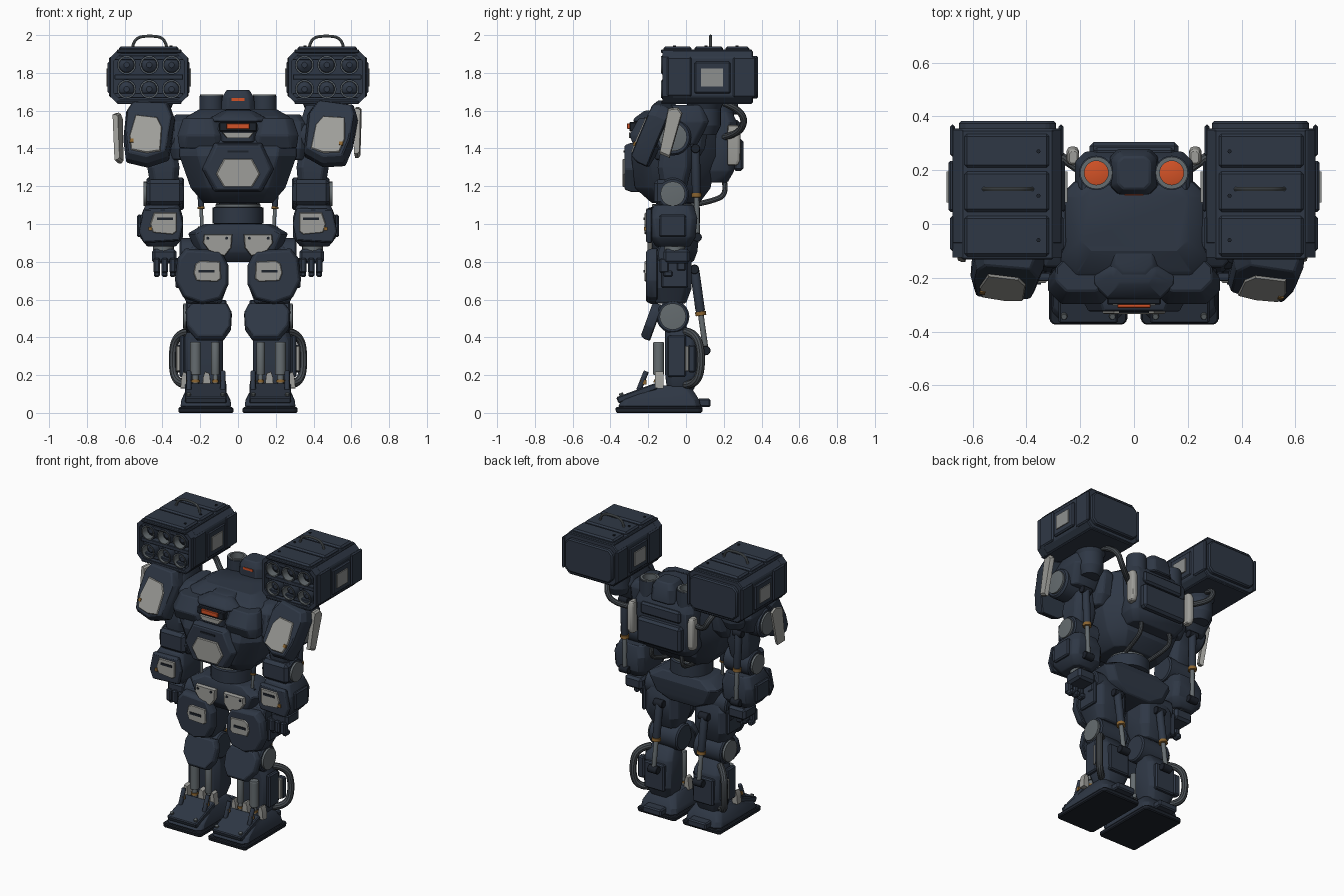
import bpy, bmesh, math
from mathutils import Matrix, Vector

def mat(name, r, g, b):
    m = bpy.data.materials.new(name)
    m.diffuse_color = (r, g, b, 1)
    return m

NAVY = mat("navy armor", 0.028, 0.039, 0.060)
DARK = mat("dark trim", 0.012, 0.016, 0.024)
PALE = mat("pale panel", 0.34, 0.34, 0.32)
GREY = mat("grey panel", 0.27, 0.28, 0.275)
STEEL = mat("steel", 0.13, 0.15, 0.16)
GUN = mat("gunmetal hose", 0.065, 0.075, 0.085)
ORANGE = mat("orange glow", 0.65, 0.085, 0.02)
BRASS = mat("brass", 0.26, 0.13, 0.03)

def finish(name, bm, m, pair, bevel=0, xf=None):
    """Turn a bmesh into an object; pair mirrors it across x = 0."""
    bmesh.ops.remove_doubles(bm, verts=bm.verts, dist=1e-5)
    bmesh.ops.recalc_face_normals(bm, faces=bm.faces)
    if bevel:
        es = [e for e in bm.edges if e.is_manifold and e.calc_face_angle() > 0.5]
        bmesh.ops.bevel(bm, geom=es, offset=bevel, segments=1, affect='EDGES', clamp_overlap=True)
    if xf:
        bm.transform(xf)
    me = bpy.data.meshes.new(name)
    bm.to_mesh(me)
    bm.free()
    me.materials.append(m)
    ob = bpy.data.objects.new(name, me)
    bpy.context.collection.objects.link(ob)
    if pair:
        ob.modifiers.new("mirror", 'MIRROR').use_mirror_merge = False
    return ob

def loft(name, rings, m, pair=True, bevel=0, xf=None, hollow=False):
    """Skin a list of closed rings; cap both ends, or join them when hollow."""
    bm = bmesh.new()
    vs = [[bm.verts.new(p) for p in r] for r in rings]
    n = len(rings[0])
    for a, b in zip(vs, vs[1:] + (vs[:1] if hollow else [])):
        for i in range(n):
            bm.faces.new((a[i], a[(i + 1) % n], b[(i + 1) % n], b[i]))
    if not hollow:
        bm.faces.new(vs[0])
        bm.faces.new(vs[-1])
    return finish(name, bm, m, pair, bevel, xf)

def octa(a0, a1, b0, b1, c):
    return [(a0 + c, b0), (a1 - c, b0), (a1, b0 + c), (a1, b1 - c),
            (a1 - c, b1), (a0 + c, b1), (a0, b1 - c), (a0, b0 + c)]

def hull(name, rings, m=NAVY, pair=True, bevel=0.006):
    """Stack of chamfered rectangles (z, x0, x1, y0, y1, chamfer)."""
    return loft(name, [[(x, y, r[0]) for x, y in octa(*r[1:])] for r in rings], m, pair, bevel)

def plate(name, pts, y0, y1, m=NAVY, pair=True, inset=0.06, xf=None, bevel=0):
    """Outline in x, z extruded from back y0 to a slightly smaller front y1."""
    cx = sum(p[0] for p in pts) / len(pts)
    cz = sum(p[1] for p in pts) / len(pts)
    k = 1 - inset
    mid = y0 + (y1 - y0) * 0.6
    rings = [[(x, y0, z) for x, z in pts], [(x, mid, z) for x, z in pts],
             [(cx + (x - cx) * k, y1, cz + (z - cz) * k) for x, z in pts]]
    return loft(name, rings, m, pair, bevel, xf)

def box(name, x0, x1, y0, y1, z0, z1, m=NAVY, pair=True, bevel=0.008, xf=None):
    ring = [(x0, y0), (x1, y0), (x1, y1), (x0, y1)]
    return loft(name, [[(x, y, z) for x, y in ring] for z in (z0, z1)], m, pair, bevel, xf)

def lathe(name, prof, a, b, m, pair=True, n=24, hollow=False):
    """Revolve (radius, t) around the line from a to b."""
    a, b = Vector(a), Vector(b)
    q = (b - a).to_track_quat('Z', 'Y')
    rings = [[a + (b - a) * t + q @ Vector((r * math.cos(i * math.tau / n), r * math.sin(i * math.tau / n), 0))
              for i in range(n)] for r, t in prof]
    return loft(name, rings, m, pair, hollow=hollow)

def rod(name, a, b, r, m=STEEL, pair=True, n=20):
    return lathe(name, [(r * 0.9, 0), (r, 0.04), (r, 0.96), (r * 0.9, 1)], a, b, m, pair, n)

def sleeve(name, a, b, r, inner, m):
    return lathe(name, [(r, 0), (r, 1), (inner, 1), (inner, 0)], a, b, m, hollow=True)

def piston(name, a, b, r, split=0.5):
    """Thick sleeve, brass collar and thin rod."""
    a, b = Vector(a), Vector(b)
    p = a.lerp(b, split)
    rod(name + "_sleeve", a, p, r, NAVY)
    rod(name + "_collar", p, a.lerp(b, split + 0.05), r * 1.15, BRASS)
    rod(name + "_rod", p, b, r * 0.6, STEEL)
    for e, q in (("top", a), ("end", b)):
        rod(name + "_" + e + "_pin", q - Vector((r * 1.4, 0, 0)), q + Vector((r * 1.4, 0, 0)), r, DARK)

def hose(name, pts, r, m=GUN, pair=True):
    cu = bpy.data.curves.new(name, 'CURVE')
    cu.dimensions = '3D'
    cu.bevel_depth, cu.bevel_resolution = r, 3
    sp = cu.splines.new('NURBS')
    sp.points.add(len(pts) - 1)
    for p, c in zip(sp.points, pts):
        p.co = (*c, 1)
    sp.order_u, sp.use_endpoint_u, sp.resolution_u = 3, True, 8
    tmp = bpy.data.objects.new(name + "_path", cu)
    bpy.context.collection.objects.link(tmp)
    bpy.context.view_layer.update()
    me = bpy.data.meshes.new_from_object(tmp.evaluated_get(bpy.context.evaluated_depsgraph_get()))
    bpy.data.objects.remove(tmp)
    bm = bmesh.new()
    bm.from_mesh(me)
    finish(name, bm, m, pair)

def place(x, y, z, rx=0, ry=0, rz=0):
    r = [Matrix.Rotation(math.radians(a), 4, k) for a, k in ((rz, 'Z'), (ry, 'Y'), (rx, 'X'))]
    return Matrix.Translation((x, y, z)) @ r[0] @ r[1] @ r[2]

# torso
hull("torso", [(1.11, -.18, .18, -.18, .07, .05), (1.19, -.25, .25, -.27, .13, .09), (1.36, -.31, .31, -.29, .16, .1),
               (1.50, -.31, .31, -.25, .16, .09), (1.57, -.27, .27, -.18, .16, .06), (1.61, -.2, .2, -.1, .14, .04)], pair=False)
hull("collar_pad", [(1.40, .08, .31, -.27, -.15, .03), (1.47, .07, .32, -.30, -.15, .05), (1.56, .1, .29, -.25, -.12, .04)])
hexa = lambda w, t, z0, z1, zm: [(-t, z0), (t, z0), (w, zm), (t, z1), (-t, z1), (-w, zm)]
plate("chest_plate", hexa(.19, .125, 1.17, 1.43, 1.29), -.24, -.325, pair=False, inset=.1, bevel=.006)
plate("chest_panel", hexa(.117, .075, 1.195, 1.345, 1.265), -.322, -.335, PALE, False)
box("chest_slot", -.055, .055, -.33, -.31, 1.378, 1.39, DARK, False, 0)
# cockpit
hull("cockpit", [(1.43, -.1, .1, -.28, -.05, .03), (1.50, -.12, .12, -.29, -.04, .04), (1.58, -.09, .09, -.22, -.05, .03),
                 (1.605, -.07, .07, -.18, -.06, .03)], pair=False)
hull("cockpit_brow", [(1.54, -.15, .15, -.28, -.14, .05), (1.56, -.15, .15, -.275, -.14, .05), (1.60, -.08, .08, -.22, -.14, .03)], pair=False)
box("visor_frame", -.1, .1, -.3, -.25, 1.49, 1.54, DARK, False, .005)
box("visor", -.062, .062, -.312, -.29, 1.503, 1.533, ORANGE, False, .003)
plate("chin_panel", [(-.06, 1.455), (.06, 1.455), (.085, 1.485), (-.085, 1.485)], -.26, -.303, PALE, False)
# rear sensor and exhausts
hull("sensor_head", [(1.58, -.09, .09, .11, .28, .03), (1.67, -.085, .085, .11, .27, .03), (1.71, -.06, .06, .13, .25, .02)], pair=False)
box("sensor_eye", -.035, .035, .106, .13, 1.652, 1.667, ORANGE, False, 0)
sleeve("exhaust", (.14, .19, 1.54), (.14, .19, 1.678), .064, .046, NAVY)
sleeve("exhaust_rim", (.14, .19, 1.62), (.14, .19, 1.685), .06, .0445, STEEL)
rod("exhaust_glow", (.14, .19, 1.58), (.14, .19, 1.625), .046, ORANGE)
# backpack
hull("backpack", [(1.22, -.17, .17, .1, .22, .03), (1.28, -.21, .21, .1, .255, .03), (1.54, -.22, .22, .1, .27, .04),
                  (1.60, -.2, .2, .1, .24, .03)], pair=False)
box("backpack_hatch", -.165, .165, .25, .305, 1.28, 1.45, NAVY, False, .015)
box("backpack_top_fin", -.15, .15, .25, .285, 1.47, 1.55, NAVY, False, .012)
hull("backpack_strip", [(1.31, .205, .245, .22, .275, .01), (1.34, .205, .25, .22, .288, .01), (1.49, .205, .25, .22, .288, .01),
                        (1.525, .205, .245, .22, .275, .01)], PALE)
hose("waist_hose", [(.11, .2, 1.24), (.12, .22, 1.16), (.11, .14, 1.12), (.09, .03, 1.1)], .014)
# waist and pelvis
rod("waist_ring", (0, -.06, 1.0), (0, -.06, 1.09), .135, NAVY, False, 32)
rod("waist_rim", (0, -.06, 1.09), (0, -.06, 1.105), .12, STEEL, False, 32)
rod("waist_core", (0, -.06, 1.1), (0, -.06, 1.14), .1, DARK, False, 32)
piston("waist_piston", (.2, -.11, 1.19), (.19, -.12, .97), .016, .45)
hull("pelvis", [(.80, -.12, .12, -.15, .04, .03), (.85, -.22, .22, -.18, .06, .04), (.95, -.265, .265, -.18, .07, .04),
                (1.0, -.18, .18, -.16, .05, .04)], pair=False)
plate("hip_panel", [(.035, .875), (.07, .83), (.155, .86), (.185, .90), (.18, .945), (.03, .945)], -.17, -.205, PALE)
for i, x in enumerate((.06, .16)):
    rod("hip_bolt_%d" % i, (x, -.2, .925), (x, -.211, .925), .008, DARK, n=8)
# missile pods
sec = lambda x0, x1, z0, z1, c, y: [(x, y, z) for x, z in octa(x0, x1, z0, z1, c)]
loft("pod_body", [sec(.268, .675, 1.64, 1.918, .035, y) for y in (-.075, .355)], NAVY, True, .006)
loft("pod_rear_cap", [sec(.29, .65, 1.665, 1.89, .03, y) for y in (.34, .382)], NAVY, True, .008)
lip = ((0, -.07), (0, -.125), (.018, -.125), (.018, -.07))
loft("pod_front_frame", [sec(.268 + d, .675 - d, 1.64 + d, 1.918 - d, .035, y) for d, y in lip], NAVY, hollow=True)
for z0, z1 in ((1.905, 1.925), (1.634, 1.652)):
    box("pod_rail", .30, .64, -.132, .35, z0, z1, bevel=.005)
for i, (a, b) in enumerate(((-.12, .03), (.045, .195), (.21, .335))):
    box("pod_lid_%d" % i, .315, .63, a, b, 1.915, 1.94, bevel=.01)
    rod("pod_lid_bolt_%d" % i, (.355, a + .06, 1.938), (.355, a + .06, 1.946), .008, DARK, n=8)
for x in (.352, .47, .59):
    for z in (1.714, 1.842):
        sleeve("missile_tube", (x, -.07, z), (x, -.128, z), .051, .045, NAVY)
        sleeve("missile_tube_liner", (x, -.07, z), (x, -.132, z), .0465, .041, STEEL)
        lathe("missile_tip", [(.042, 0), (.036, .5), (.015, 1)], (x, -.07, z), (x, -.1, z), NAVY)
for z in (1.68, 1.778, 1.88):
    box("pod_face_bar", .29, .653, -.115, -.07, z - .013, z + .013, bevel=.003)
for x0, x1, f, g, o in ((.262, .28, .256, .27, .248), (.665, .683, .665, .69, .687)):
    box("pod_side_front", x0, x1, -.1, .03, 1.675, 1.885)
    box("pod_side_frame", f, g, .045, .235, 1.69, 1.86)
    box("pod_side_rear", x0, x1, .25, .37, 1.67, 1.885)
    box("pod_side_panel", o, o + .009, .08, .195, 1.727, 1.822, GREY, bevel=0)
hose("pod_handle", [(.378, .13, 1.935), (.385, .13, 1.985), (.468, .13, 1.998), (.55, .13, 1.985), (.558, .13, 1.935)], .008, STEEL)
lathe("pod_mount", [(.06, 0), (.085, .3), (.085, .8), (.1, 1)], (.44, .1, 1.47), (.44, .1, 1.645), NAVY)
hose("pod_hose", [(.42, .2, 1.64), (.4, .31, 1.6), (.34, .3, 1.48), (.2, .2, 1.46)], .018)
# shoulders and arms
rod("shoulder_drum", (.24, -.07, 1.46), (.565, -.07, 1.46), .098, NAVY)
rod("shoulder_cap", (.55, -.07, 1.46), (.578, -.07, 1.46), .075, STEEL)
hull("shoulder_block", [(1.34, .25, .35, -.16, .06, .03), (1.4, .24, .36, -.18, .1, .03), (1.54, .24, .36, -.16, .12, .03), (1.58, .25, .33, -.1, .1, .03)])
hull("shoulder_cover", [(1.42, .34, .53, -.12, .06, .03), (1.54, .33, .56, -.15, .12, .03), (1.63, .36, .53, -.09, .1, .03)])
slab = [(-.11, -.13), (.0, -.175), (.115, -.15), (.135, -.04), (.13, .12), (.1, .18), (-.09, .18), (-.13, .09)]
face = [(-.07, -.12), (.0, -.135), (.085, -.12), (.1, -.04), (.075, .085), (-.04, .075), (-.07, .02)]
fin = [(-.055, -.12), (.0, -.14), (.055, .1), (.03, .13), (-.02, .12)]
for side, s, t, f in (("right", -1, place(-.47, -.185, 1.48, -24, 2, -5), place(-.632, -.085, 1.46, -6, 0, 68)),
                      ("left", 1, place(.48, -.185, 1.48, -24, 8, -9), place(.635, -.08, 1.49, 0, 3, 84))):
    flip = lambda p: [(s * x, z) for x, z in p]
    plate("shoulder_armor_" + side, flip(slab), .06, -.045, NAVY, False, .12, t, .006)
    plate("shoulder_panel_" + side, flip(face), -.03, -.053, PALE, False, .05, t)
    box("shoulder_latch_" + side, .085 * s - .01, .085 * s + .01, -.058, -.03, -.08, -.06, BRASS, False, 0, t)
    plate("shoulder_fin_" + side, fin, .014, -.014, PALE, False, .08, f)
hull("upper_arm", [(1.18, .32, .46, -.13, .0, .03), (1.3, .31, .48, -.15, .03, .03), (1.42, .33, .47, -.13, .03, .03)])
rod("elbow_drum", (.285, -.07, 1.16), (.485, -.07, 1.16), .085, NAVY)
rod("elbow_cap", (.48, -.07, 1.16), (.50, -.07, 1.16), .065, STEEL)
box("elbow_guard", .29, .485, -.17, -.05, 1.10, 1.235, bevel=.02)
hull("forearm", [(.88, .33, .48, -.16, .02, .03), (.93, .29, .52, -.19, .05, .03), (1.03, .29, .52, -.2, .06, .03), (1.10, .31, .49, -.17, .04, .03)])
plate("forearm_plate", [(.31, .91), (.50, .9), (.525, .96), (.5, 1.08), (.31, 1.085), (.29, 1.0)], -.18, -.212, bevel=.004)
plate("forearm_panel", [(.325, .96), (.345, .945), (.45, .955), (.465, 1.0), (.445, 1.06), (.325, 1.06)], -.205, -.219, PALE)
box("forearm_slot", .345, .43, -.224, -.21, 1.02, 1.035, DARK, bevel=0)
box("forearm_latch", .455, .475, -.222, -.2, .965, .985, BRASS, bevel=0)
box("forearm_side", .51, .535, -.14, .0, .93, 1.05)
rod("wrist", (.395, -.06, .84), (.395, -.06, .9), .055, STEEL)
box("palm", .325, .455, -.12, .02, .79, .868, bevel=.015)
for i, x in enumerate((.345, .388, .43)):
    box("finger_%d" % i, x - .018, x + .018, -.14, -.09, .74, .82)
    box("finger_tip_%d" % i, x - .016, x + .016, -.12, -.07, .72, .755)
box("thumb", .305, .335, -.05, .0, .75, .82)
piston("arm_piston", (.43, .05, 1.40), (.42, .06, .93), .024, .5)
# legs
rod("hip_drum", (.1, -.07, .84), (.31, -.07, .84), .085, NAVY)
hull("thigh", [(.58, .09, .27, -.16, .0, .03), (.66, .06, .31, -.18, .03, .04), (.8, .06, .31, -.18, .03, .04), (.88, .1, .27, -.15, .0, .03)])
plate("thigh_plate", [(.09, .60), (.19, .575), (.29, .61), (.335, .70), (.32, .82), (.28, .87), (.09, .86), (.05, .78), (.05, .68)], -.15, -.212, inset=.1, bevel=.005)
plate("thigh_panel", [(.09, .71), (.11, .695), (.22, .70), (.235, .74), (.225, .79), (.20, .805), (.095, .80)], -.205, -.219, PALE)
box("thigh_slot", .125, .21, -.225, -.21, .742, .757, DARK, bevel=0)
box("thigh_side_plate", .305, .33, -.13, .01, .66, .82)
rod("knee_drum", (.06, -.07, .51), (.275, -.07, .51), .088, NAVY)
rod("knee_cap_disc", (.27, -.07, .51), (.29, -.07, .51), .07, STEEL)
plate("knee_plate", [(-.08, -.10), (.06, -.10), (.115, -.03), (.12, .06), (.09, .1), (-.1, .1), (-.125, .05), (-.12, -.04)],
      .03, -.025, inset=.1, xf=place(.157, -.185, .485, -20), bevel=.005)
hull("shin", [(.12, .1, .26, -.1, .04, .03), (.2, .08, .29, -.11, .07, .03), (.38, .08, .29, -.11, .06, .03), (.46, .1, .26, -.11, .0, .03)])
box("shin_side_plate", .28, .31, -.10, .0, .19, .41)
box("calf_panel", .285, .328, -.005, .015, .22, .355, PALE, bevel=.004)
box("calf_panel_cover", .285, .332, .01, .05, .215, .36)
box("calf_pad", .11, .26, .05, .085, .18, .36)
for i, (x, r) in enumerate(((.12, .022), (.225, .029))):
    rod("shin_cylinder_%d" % i, (x, -.145, .2), (x, -.145, .375), r, STEEL)
    rod("shin_rod_%d" % i, (x, -.15, .1), (x, -.145, .2), r * .6, STEEL)
    rod("shin_collar_%d" % i, (x, -.148, .16), (x, -.147, .175), r * .8, BRASS)
hose("calf_hoop", [(.26, .0, .43), (.33, .06, .42), (.35, .085, .28), (.33, .06, .15), (.26, .0, .15)], .022)
piston("leg_piston", (.17, .045, .76), (.17, .105, .33), .025, .52)
# ankles and feet
for i, (x0, x1) in enumerate(((.06, .1), (.14, .19), (.26, .305))):
    plate("ankle_plate_%d" % i, [(x0, .13), (x1, .13), (x1 - .005, .19), (x1 - .015, .22), (x0 + .01, .21)], -.12, -.165, PALE)
hull("sole", [(0, .025, .315, -.37, .085, .015), (.03, .025, .315, -.375, .09, .015)], DARK)
hull("foot", [(.03, .035, .305, -.36, .08, .03), (.07, .04, .30, -.34, .07, .03), (.145, .08, .265, -.17, .02, .03)])
box("toe_guard", .06, .28, -.12, .1, -.015, .02, bevel=.006, xf=place(0, -.25, .105, 20))
box("heel_block", .1, .24, .06, .13, .03, .075)
for i, x in enumerate((.08, .26)):
    rod("toe_bolt_%d" % i, (x, -.335, .08), (x, -.345, .105), .012, STEEL, n=10)
    rod("toe_strut_%d" % i, (x, -.25, .12), (x, -.21, .22), .014, NAVY)
    box("toe_latch_%d" % i, x - .012, x + .012, -.24, -.21, .15, .175, BRASS, bevel=0)

# smooth only the gently curved faces
for ob in bpy.context.scene.objects:
    ob.select_set(True)
    bpy.context.view_layer.objects.active = ob
bpy.ops.object.shade_smooth_by_angle(angle=math.radians(22))
